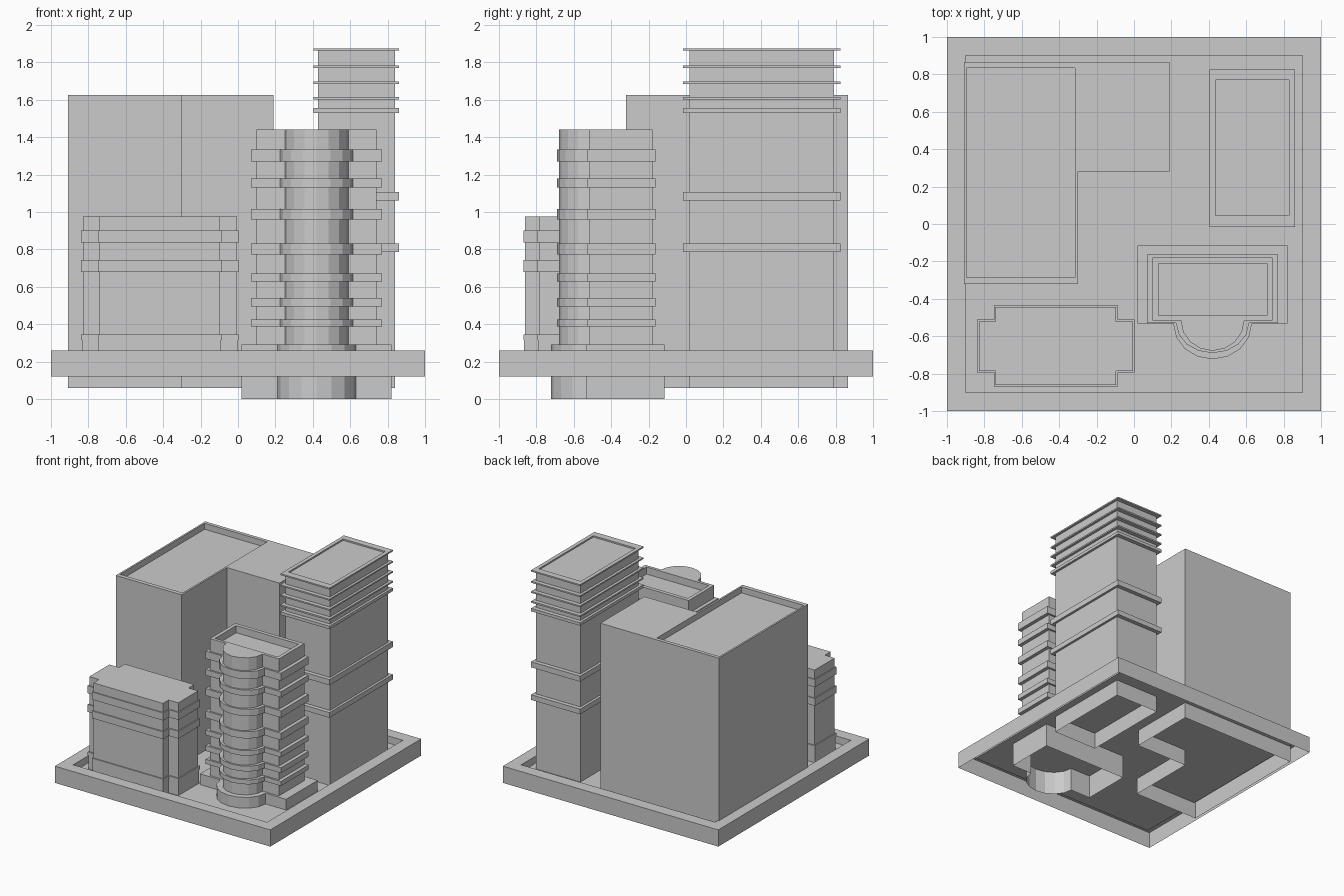
import bpy, bmesh, math

if "Cube" in bpy.data.objects:
    bpy.data.objects.remove(bpy.data.objects["Cube"])


def rect(x0, x1, y0, y1):
    return [(x0, y0), (x1, y0), (x1, y1), (x0, y1)]


def prism(name, outline, z0, z1, recess=None, depth=0.05, bottom=False):
    """Extruded plan; an optional recess outline sinks the roof behind a parapet."""
    bm = bmesh.new()

    def loop(pts, z):
        return [bm.verts.new((x, y, z)) for x, y in pts]

    def skin(a, b):
        n = len(a)
        for i in range(n):
            j = (i + 1) % n
            bm.faces.new((a[i], a[j], b[j], b[i]))

    low, top = loop(outline, z0), loop(outline, z1)
    skin(low, top)
    if bottom:
        bm.faces.new(low[::-1])
    if recess:
        lip, roof = loop(recess, z1), loop(recess, z1 - depth)
        skin(roof[::-1], lip[::-1])
        bm.faces.new(roof)
        edges = [bm.edges.get((ring[i - 1], ring[i]))
                 for ring in (top, lip) for i in range(len(ring))]
        bmesh.ops.triangle_fill(bm, edges=edges, use_beauty=True, normal=(0, 0, 1))
    else:
        bm.faces.new(top)
    bmesh.ops.recalc_face_normals(bm, faces=bm.faces)
    mesh = bpy.data.meshes.new(name)
    bm.to_mesh(mesh)
    bm.free()
    obj = bpy.data.objects.new(name, mesh)
    bpy.context.collection.objects.link(obj)
    return obj


def bay_plan(x0, x1, yf, yb, cx, rx, ry, n=8):
    """Rectangle with a faceted half-round bay on its front."""
    arc = [(cx + rx * math.cos(a), yf + ry * math.sin(a))
           for a in (math.pi + math.pi * i / n for i in range(n + 1))]
    return [(x0, yf)] + arc + [(x1, yf), (x1, yb), (x0, yb)]


def notched_plan(d):
    """Rectangle with square notches at its corners, grown by d."""
    X0, X1, Y0, Y1 = -0.83 - d, -0.005 + d, -0.86 - d, -0.445 + d
    x0, x1, y0, y1 = -0.74 - d, -0.095 + d, -0.785 - d, -0.52 + d
    return [(x0, Y0), (x1, Y0), (x1, y0), (X1, y0), (X1, y1), (x1, y1),
            (x1, Y1), (x0, Y1), (x0, y1), (X0, y1), (X0, y0), (x0, y0)]


# Ground tray: open underneath, sunken inside its rim
prism("ground_tray", rect(-1, 1, -1, 1), 0.12, 0.26,
      rect(-0.9, 0.9, -0.9, 0.9), depth=0.06)

# L-shaped block
prism("l_block", [(-0.91, -0.32), (-0.30, -0.32), (-0.30, 0.28), (0.19, 0.28),
                  (0.19, 0.865), (-0.91, 0.865)], 0.06, 1.625,
      rect(-0.895, -0.315, -0.285, 0.835), depth=0.05)

# Tall banded tower
prism("tall_tower", rect(0.427, 0.84, 0.02, 0.79), 0.06, 1.87,
      rect(0.437, 0.828, 0.045, 0.77), depth=0.04)
for i, (a, b) in enumerate([(0.787, 0.83), (1.06, 1.107), (1.53, 1.555), (1.602, 1.615),
                            (1.685, 1.697), (1.77, 1.782)]):
    prism(f"tall_tower_band_{i + 1}", rect(0.405, 0.86, -0.015, 0.825), a, b, bottom=True)
prism("tall_tower_cornice", rect(0.405, 0.86, -0.015, 0.825), 1.863, 1.875,
      rect(0.437, 0.828, 0.045, 0.77), depth=0.012, bottom=True)

# Bay-fronted tower on its podium
prism("bay_podium", bay_plan(0.02, 0.82, -0.533, -0.115, 0.42, 0.21, 0.19), 0.0, 0.29)
prism("bay_tower", bay_plan(0.10, 0.74, -0.515, -0.178, 0.42, 0.17, 0.163), 0.28, 1.44,
      rect(0.13, 0.71, -0.49, -0.21), depth=0.06)
for i, (a, b) in enumerate([(0.387, 0.425), (0.495, 0.54), (0.628, 0.67), (0.772, 0.83),
                            (0.96, 1.017), (1.13, 1.178), (1.27, 1.333)]):
    prism(f"bay_tower_balcony_{i + 1}",
          bay_plan(0.07, 0.77, -0.53, -0.163, 0.42, 0.195, 0.16), a, b, bottom=True)

# Low block with notched corners
prism("low_block", notched_plan(0), 0.2, 0.975)
for i, (a, b) in enumerate([(0.2, 0.315), (0.315, 0.345), (0.68, 0.742), (0.837, 0.90)]):
    prism(f"low_block_band_{i + 1}", notched_plan(0.005 if i == 0 else 0.009), a, b, bottom=True)
